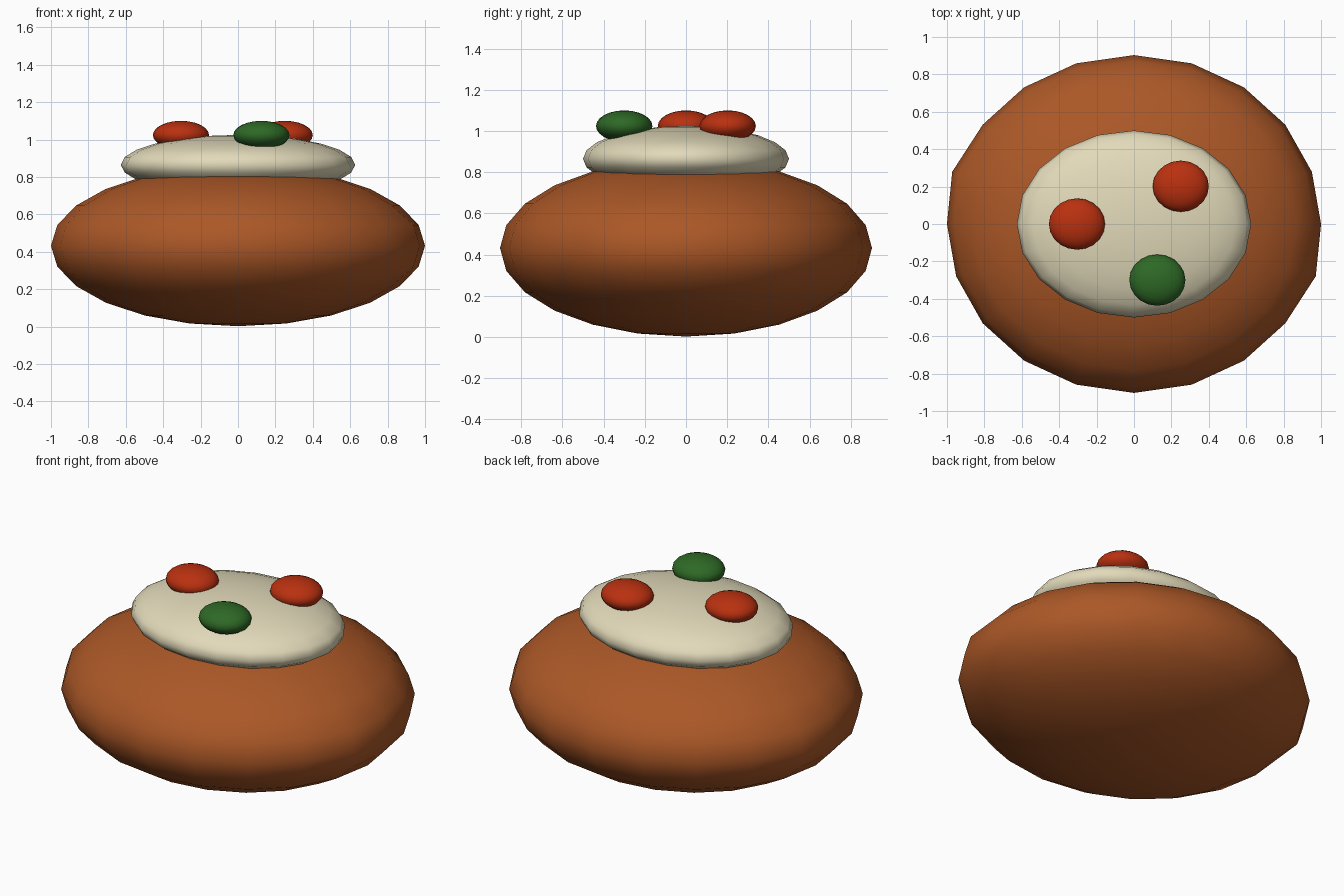
import bpy

if "Cube" in bpy.data.objects:
    bpy.data.objects.remove(bpy.data.objects["Cube"])


def material(name, rgb):
    m = bpy.data.materials.new(name)
    m.diffuse_color = (*rgb, 1)
    m.use_nodes = True
    m.node_tree.nodes["Principled BSDF"].inputs["Base Color"].default_value = m.diffuse_color
    return m


def ellipsoid(name, centre, radii, mat, segments=20, rings=12):
    bpy.ops.mesh.primitive_uv_sphere_add(segments=segments, ring_count=rings, radius=1)
    ob = bpy.context.object
    ob.name = name
    for v in ob.data.vertices:
        v.co = [c + r * p for c, r, p in zip(centre, radii, v.co)]
    ob.data.materials.append(mat)
    bpy.ops.object.shade_smooth()
    return ob


skin = material("baked brown", (0.41, 0.097, 0.02))
cream = material("cream", (0.76, 0.70, 0.49))
red = material("red", (0.49, 0.03, 0.005))
green = material("green", (0.027, 0.14, 0.019))

# Baked body, with slight lumps on two opposite corners
body = ellipsoid("baked_body", (0, 0, 0.432), (1, 0.903, 0.43), skin)
for v in body.data.vertices:
    if v.co.x * v.co.y < -0.01 and abs(v.co.y) < 0.3 and abs(v.co.x) > 0.85:
        v.co.x *= 1.022

# Flattened dollop on top
ellipsoid("cream_dollop", (0, 0, 0.865), (0.627, 0.5, 0.16), cream)

# Round toppings
for name, x, y, mat in [("red_topping_left", -0.305, 0, red),
                        ("red_topping_back", 0.25, 0.202, red),
                        ("green_topping", 0.125, -0.3, green)]:
    ellipsoid(name, (x, y, 1.024), (0.15, 0.137, 0.076), mat)
